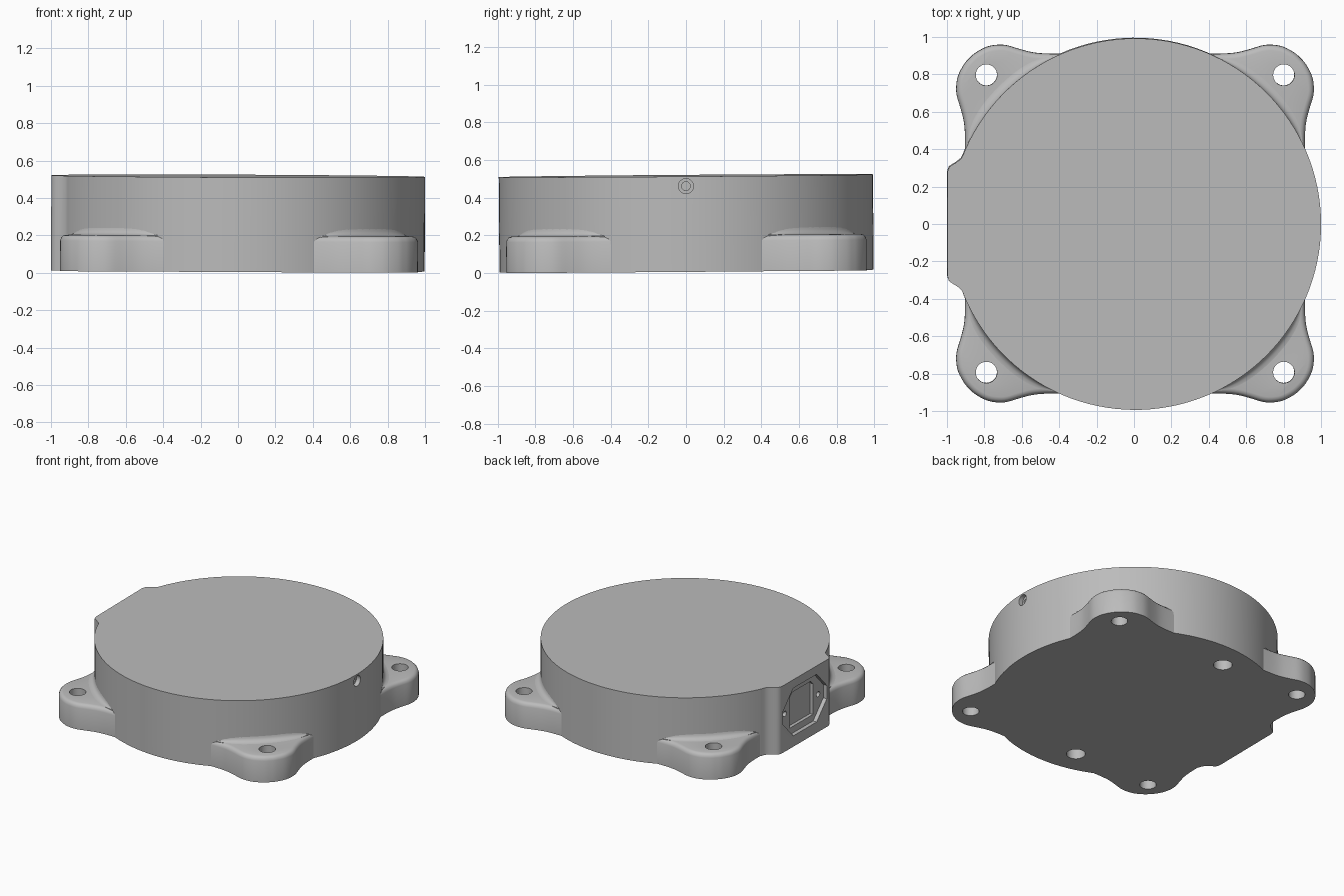
import bpy, bmesh, math
from math import sin, cos, pi, radians
from mathutils import Matrix, Vector

cube = bpy.data.objects.get("Cube")
if cube:
    bpy.data.objects.remove(cube, do_unlink=True)

R, H, EAR = 0.993, 0.506, 0.193
# The part sits very slightly tilted on the ground
PLACE = (Matrix.Translation((0.005, 0.003, 0.0108))
         @ Matrix.Rotation(0.0045, 4, 'Y') @ Matrix.Rotation(0.0075, 4, 'X'))

grey = bpy.data.materials.new("cast_grey")
grey.use_nodes = True
colour = (0.5, 0.5, 0.5, 1)
grey.diffuse_color = colour
grey.node_tree.nodes["Principled BSDF"].inputs["Base Color"].default_value = colour


def make(name, bm):
    bmesh.ops.recalc_face_normals(bm, faces=bm.faces)
    mesh = bpy.data.meshes.new(name)
    bm.to_mesh(mesh)
    bm.free()
    mesh.materials.append(grey)
    ob = bpy.data.objects.new(name, mesh)
    bpy.context.collection.objects.link(ob)
    return ob


def loft(name, rings, closed=True):
    """Skin a list of equal point rings and cap both ends."""
    bm = bmesh.new()
    rows = [[bm.verts.new(p) for p in ring] for ring in rings]
    n = len(rows[0])
    for a, b in zip(rows, rows[1:]):
        for i in range(n):
            j = (i + 1) % n
            bm.faces.new((a[i], a[j], b[j], b[i]))
    bm.faces.new(rows[0])
    bm.faces.new(rows[-1])
    return make(name, bm)


def cylinder(radius, depth, loc, axis='Z'):
    bm = bmesh.new()
    m = Matrix.Translation(loc)
    if axis == 'X':
        m = m @ Matrix.Rotation(pi / 2, 4, 'Y')
    bmesh.ops.create_cone(bm, cap_ends=True, segments=32, radius1=radius,
                          radius2=radius, depth=depth, matrix=m)
    return make("cutter", bm)


def plate_x(points, x0, x1):
    """Prism with a (y, z) profile running along x."""
    return loft("cutter", [[(x, y, z) for y, z in points] for x in (x0, x1)])


def cut(ob, cutters):
    for c in cutters:
        c.hide_render = True
        mod = ob.modifiers.new("cut", 'BOOLEAN')
        mod.operation, mod.solver, mod.object = 'DIFFERENCE', 'EXACT', c
    bpy.context.view_layer.update()
    dg = bpy.context.evaluated_depsgraph_get()
    mesh = bpy.data.meshes.new_from_object(ob.evaluated_get(dg))
    ob.modifiers.clear()
    ob.data = mesh
    for c in cutters:
        bpy.data.objects.remove(c, do_unlink=True)


def smooth_path(pts, steps=3):
    """Catmull-Rom curve through the points."""
    pts = [Vector(p) for p in pts]
    ext = [pts[0]] + pts + [pts[-1]]
    out = []
    for a, b, c, d in zip(ext, ext[1:], ext[2:], ext[3:]):
        for k in range(steps):
            t = k / steps
            out.append(0.5 * (2 * b + (c - a) * t + (2 * a - 5 * b + 4 * c - d) * t * t
                              + (3 * b - a - 3 * c + d) * t ** 3))
    return out + [pts[-1]]


# Housing: round drum with a flat connector pad on one side
bump = smooth_path([(-0.914, 0.388), (-0.93, 0.352), (-0.965, 0.325),
                    (-0.995, 0.305), (-1.005, 0.275)], 2)
end = radians(156)
arc = [(R * cos(a), R * sin(a)) for a in
       (-end + 2 * end * i / 110 for i in range(111))]
outline = arc + [tuple(p) for p in bump] + [(p.x, -p.y) for p in reversed(bump)]
housing = loft("housing", [[(x, y, z) for x, y in outline] for z in (0, H)])

# Connector recess: six-sided flange pocket, socket and two screw holes
MID = 0.262
flange = [(0.262, 0.05), (0.14, 0.18), (-0.14, 0.18),
          (-0.262, 0.05), (-0.262, -0.05), (-0.14, -0.18), (0.14, -0.18), (0.262, -0.05)]
socket = [(0.14, 0.1), (0.11, 0.13), (-0.11, 0.13), (-0.14, 0.1), (-0.14, -0.13), (0.14, -0.13)]
up = lambda pts: [(y, z + MID) for y, z in pts]
cutters = [plate_x(up(flange), -1.1, -0.975), plate_x(up(socket), -1.1, -0.95)]
cutters += [cylinder(0.02, 0.2, (-1.0, s * 0.2, MID), 'X') for s in (-1, 1)]
# Stepped port on the opposite side
cutters += [cylinder(0.04, 0.2, (1.06, 0, 0.455), 'X'),
            cylinder(0.023, 0.4, (1.06, 0, 0.455), 'X')]
# Blind holes underneath
cutters += [cylinder(0.065, 0.2, (-0.14, s * 0.785, 0)) for s in (-1, 1)]
cut(housing, cutters)

# Mounting ear outline, mirrored about the diagonal
half = [(0.39, 0.908), (0.48, 0.909), (0.55, 0.916), (0.62, 0.934),
        (0.68, 0.952), (0.73, 0.956), (0.79, 0.946), (0.85, 0.915)]
ear_line = smooth_path(half + [(0.885, 0.885)] + [(y, x) for x, y in reversed(half)])
ear_line = [Vector((0.36, 0.87))] + ear_line + [Vector((0.87, 0.36))]


def inset(pts, d):
    out = []
    for i, p in enumerate(pts):
        t = (pts[(i + 1) % len(pts)] - pts[i - 1]).normalized()
        out.append(p + Vector((t.y, -t.x)) * d)
    return out


ear_rings = [(0, 0), (EAR - 0.03, 0), (EAR - 0.014, 0.006), (EAR - 0.004, 0.016), (EAR, 0.03)]
parts = [housing]
for sx, sy, where in ((1, 1, "back_left"), (-1, 1, "back_right"),
                      (1, -1, "front_left"), (-1, -1, "front_right")):
    ear = loft("mounting_ear_" + where,
               [[(sx * p.x, sy * p.y, z) for p in inset(ear_line, d)] for z, d in ear_rings])
    cut(ear, [cylinder(0.057, 1, (sx * 0.795, sy * 0.795, 0.2))])

    # Concave fillet between the ear top and the drum wall
    rings = []
    for i in range(25):
        u = i / 12 - 1
        a = pi / 4 + radians(19) * u
        w = 0.042 * max(0.08, 1 - abs(u) ** 4)
        prof = [(w * (1 - sin(k * pi / 8)), w * (1 - cos(k * pi / 8))) for k in range(5)]
        prof += [(-0.03, w), (-0.03, -0.01), (w, -0.01)]
        rings.append([(sx * (R - 0.001 + r) * cos(a), sy * (R - 0.001 + r) * sin(a),
                       EAR + z) for r, z in prof])
    parts += [ear, loft("ear_fillet_" + where, rings)]

# Final placement and shading
bpy.ops.object.select_all(action='DESELECT')
for ob in parts:
    ob.data.transform(PLACE)
    ob.select_set(True)
bpy.context.view_layer.objects.active = housing
bpy.ops.object.shade_smooth_by_angle(angle=radians(30))
